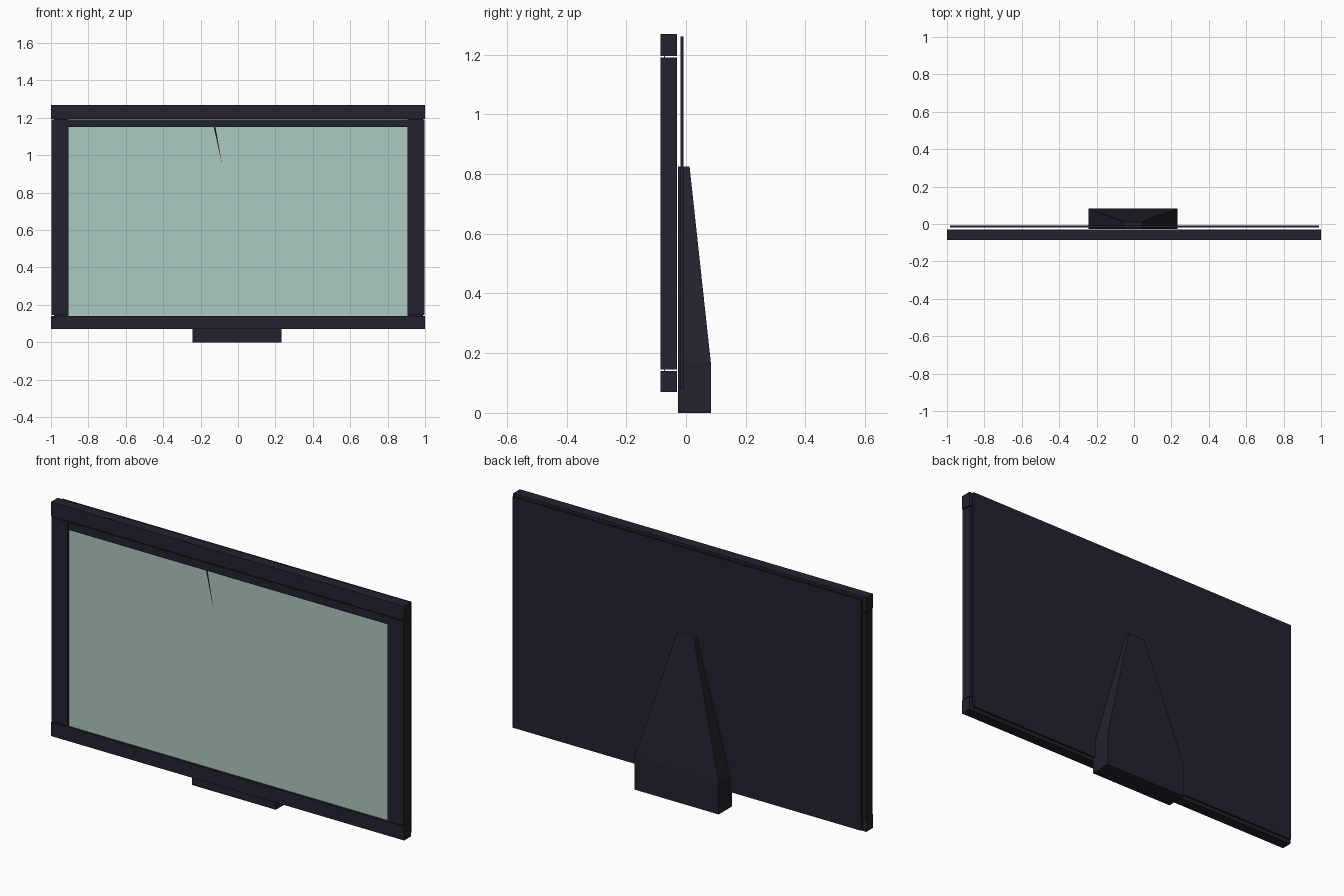
import bpy, bmesh

if "Cube" in bpy.data.objects:
    bpy.data.objects.remove(bpy.data.objects["Cube"])


def material(name, color):
    m = bpy.data.materials.new(name)
    m.diffuse_color = (*color, 1)
    m.use_nodes = True
    m.node_tree.nodes["Principled BSDF"].inputs["Base Color"].default_value = m.diffuse_color
    return m


DARK = material("dark_plastic", (0.017, 0.015, 0.027))
TEAL = material("screen_teal", (0.42, 0.58, 0.54))
CRACK = material("crack_black", (0.008, 0.008, 0.01))


def mesh_object(name, bm, mat):
    bmesh.ops.recalc_face_normals(bm, faces=bm.faces)
    me = bpy.data.meshes.new(name)
    bm.to_mesh(me)
    bm.free()
    me.materials.append(mat)
    ob = bpy.data.objects.new(name, me)
    bpy.context.collection.objects.link(ob)
    return ob


def loft(name, levels, mat):
    """Stack of rectangles (x0, x1, y0, y1, z), joined and capped."""
    bm = bmesh.new()
    rings = []
    for x0, x1, y0, y1, z in levels:
        corners = ((x0, y0), (x1, y0), (x1, y1), (x0, y1))
        rings.append([bm.verts.new((x, y, z)) for x, y in corners])
    for a, b in zip(rings, rings[1:]):
        for i in range(4):
            j = (i + 1) % 4
            bm.faces.new((a[i], a[j], b[j], b[i]))
    bm.faces.new(rings[0])
    bm.faces.new(rings[-1])
    return mesh_object(name, bm, mat)


def box(name, x, y, z, mat=DARK):
    return loft(name, [(*x, *y, z[0]), (*x, *y, z[1])], mat)


# Bezel bars with narrow seams at the corners
DEPTH = (-0.085, -0.03)
box("top_bezel", (-1, 1), DEPTH, (1.195, 1.268))
box("bottom_bezel", (-1, 1), DEPTH, (0.07, 0.141))
box("left_bezel", (-0.998, -0.905), DEPTH, (0.145, 1.19))
box("right_bezel", (0.905, 0.998), DEPTH, (0.145, 1.19))
box("upper_inner_strip", (-0.905, 0.905), (-0.082, -0.068), (1.15, 1.19))

# Recessed screen and the thin crack on it
box("screen", (-0.91, 0.91), (-0.073, -0.07), (0.141, 1.2), TEAL)
bm = bmesh.new()
bm.faces.new([bm.verts.new(p) for p in
              ((-0.085, -0.0745, 0.95), (-0.122, -0.0745, 1.16), (-0.132, -0.0745, 1.16))])
mesh_object("screen_crack", bm, CRACK)

# Back panel
box("back_panel", (-0.985, 0.99), (-0.019, -0.009), (0.08, 1.26))

# Stand: block foot with a tapering neck
loft("stand", [(-0.243, 0.233, -0.027, 0.083, 0.0),
               (-0.243, 0.233, -0.027, 0.083, 0.17),
               (-0.053, 0.043, -0.027, 0.012, 0.825)], DARK)
